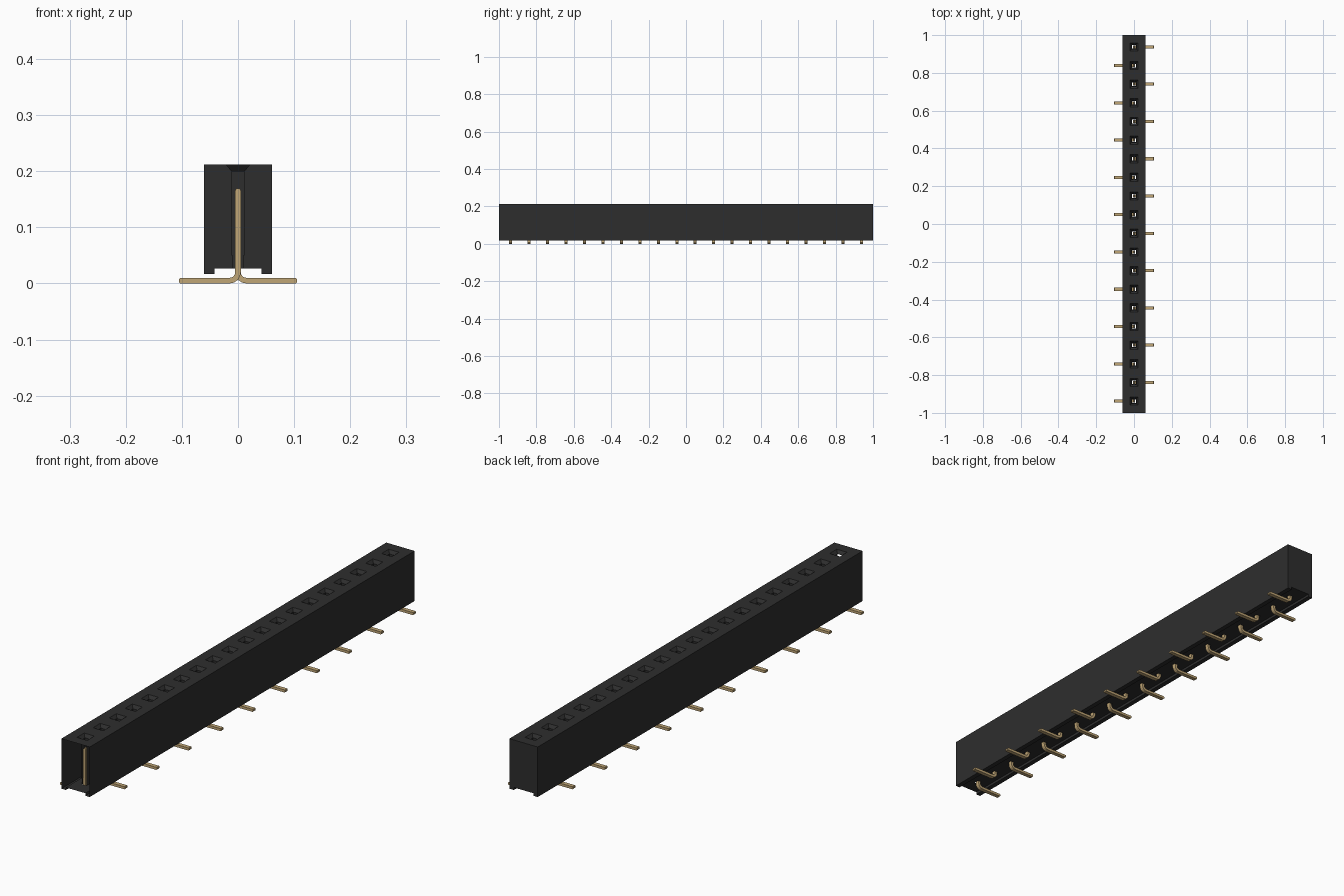
import bpy, bmesh, math

cube = bpy.data.objects.get("Cube")
if cube:
    bpy.data.objects.remove(cube)

COUNT = 20
FIRST = -0.9375
PITCH = 2 * abs(FIRST) / (COUNT - 1)
HALF_W, TOP, FOOT_Z, BASE_Z, FOOT_X = 0.061, 0.212, 0.017, 0.027, 0.042


def material(name, rgb, rough):
    m = bpy.data.materials.new(name)
    m.use_nodes = True
    m.diffuse_color = (*rgb, 1)
    b = m.node_tree.nodes["Principled BSDF"]
    b.inputs["Base Color"].default_value = (*rgb, 1)
    b.inputs["Roughness"].default_value = rough
    return m


black = material("black plastic", (0.027, 0.027, 0.027), 0.6)
gold = material("gold plating", (0.53, 0.38, 0.18), 0.5)


def finish(bm, name, mat):
    me = bpy.data.meshes.new(name)
    bm.to_mesh(me)
    bm.free()
    me.materials.append(mat)
    ob = bpy.data.objects.new(name, me)
    bpy.context.collection.objects.link(ob)
    return ob


def ring(bm, hx, y0, y1, z):
    return [bm.verts.new(p) for p in
            ((-hx, y0, z), (hx, y0, z), (hx, y1, z), (-hx, y1, z))]


# Housing: one socket cell per pin, each a stack of joined rectangular rings
bm = bmesh.new()
for i in range(COUNT):
    y = FIRST + i * PITCH
    y0 = -1 if i == 0 else y - PITCH / 2
    y1 = 1 if i == COUNT - 1 else y + PITCH / 2
    rings = [ring(bm, HALF_W, y0, y1, TOP)]
    for h, z in ((0.022, TOP), (0.012, 0.2), (0.012, 0.05),
                 (0.0095, 0.05), (0.0095, BASE_Z)):
        rings.append(ring(bm, h, y - h, y + h, z))
    rings.append(ring(bm, FOOT_X, y0, y1, BASE_Z))
    for k, (a, b) in enumerate(zip(rings, rings[1:])):
        for s in range(4):
            # The first socket is open towards the front
            if i == 0 and s == 0 and k in (2, 3, 4):
                continue
            t = (s + 1) % 4
            bm.faces.new((a[s], a[t], b[t], b[s]))

# Long side walls with the two standing rails
for sx in (-1, 1):
    path = [(FOOT_X, BASE_Z), (FOOT_X, FOOT_Z), (HALF_W, FOOT_Z), (HALF_W, TOP)]
    for (xa, za), (xb, zb) in zip(path, path[1:]):
        f = [(sx * xa, -1, za), (sx * xa, 1, za), (sx * xb, 1, zb), (sx * xb, -1, zb)]
        bm.faces.new([bm.verts.new(p) for p in f[::-sx]])

# Closed back end
outline = [(-HALF_W, FOOT_Z), (-FOOT_X, FOOT_Z), (-FOOT_X, BASE_Z), (FOOT_X, BASE_Z),
           (FOOT_X, FOOT_Z), (HALF_W, FOOT_Z), (HALF_W, TOP), (-HALF_W, TOP)]
bm.faces.new([bm.verts.new((x, 1, z)) for x, z in reversed(outline)])
bmesh.ops.remove_doubles(bm, verts=bm.verts, dist=1e-5)
finish(bm, "housing", black)


# Pins: bent strip profile, feet alternating left and right
def pin(name, y, sx):
    t, w, r, cz = 0.005, 0.008, 0.01, 0.02
    arc = [math.radians(a) for a in (0, 22.5, 45, 67.5, 90)]
    cx = t + r
    inner = [(cx - r * math.cos(a), cz - r * math.sin(a)) for a in arc]
    outer = [(cx - 2 * r * math.cos(a), cz - 2 * r * math.sin(a)) for a in arc]
    prof = ([(-t, 0.166), (-t + 0.002, 0.169), (t - 0.002, 0.169), (t, 0.166)] + inner +
            [(0.103, 0.01), (0.105, 0.008), (0.105, 0.002), (0.103, 0)] + outer[::-1])
    bm = bmesh.new()
    f = bm.faces.new([bm.verts.new((sx * x, y - w, z)) for x, z in prof])
    ext = bmesh.ops.extrude_face_region(bm, geom=[f])
    bmesh.ops.translate(bm, vec=(0, 2 * w, 0),
                        verts=[v for v in ext["geom"] if isinstance(v, bmesh.types.BMVert)])
    bmesh.ops.recalc_face_normals(bm, faces=bm.faces)
    finish(bm, name, gold)


for i in range(COUNT):
    pin(f"contact_pin_{i + 1:02d}", FIRST + i * PITCH, 1 if i % 2 else -1)
